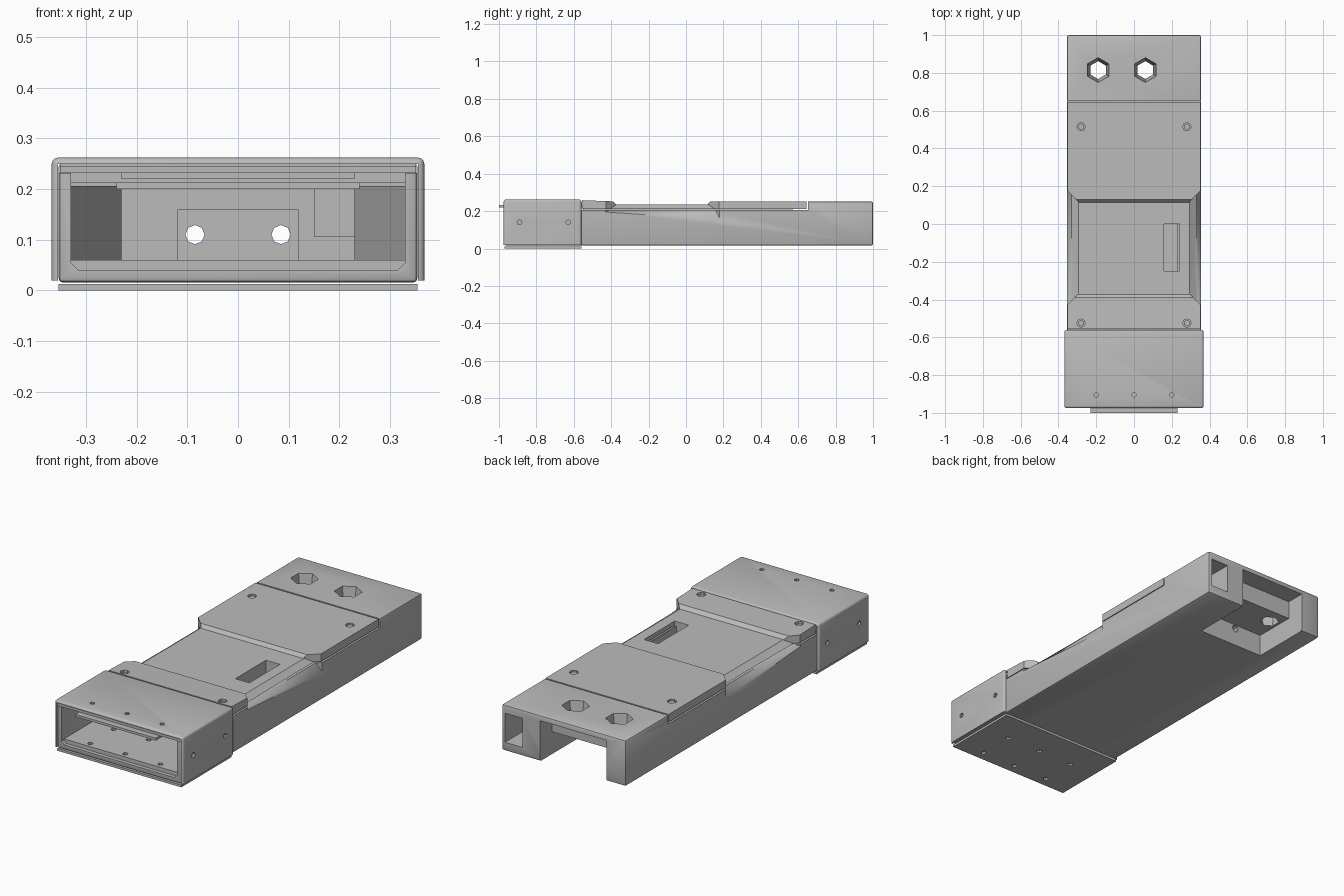
import bpy, bmesh, math
from mathutils import Vector, Matrix

cube = bpy.data.objects.get("Cube")
if cube:
    bpy.data.objects.remove(cube, do_unlink=True)

grey = bpy.data.materials.new("plain grey")
grey.use_nodes = True
grey.diffuse_color = (0.5, 0.5, 0.5, 1)
grey.node_tree.nodes["Principled BSDF"].inputs["Base Color"].default_value = (0.5, 0.5, 0.5, 1)


def finish(name, bm):
    bmesh.ops.recalc_face_normals(bm, faces=bm.faces)
    mesh = bpy.data.meshes.new(name)
    bm.to_mesh(mesh)
    bm.free()
    mesh.materials.append(grey)
    obj = bpy.data.objects.new(name, mesh)
    bpy.context.collection.objects.link(obj)
    return obj


def hull(name, points):
    bm = bmesh.new()
    bmesh.ops.convex_hull(bm, input=[bm.verts.new(p) for p in points])
    bmesh.ops.dissolve_limit(bm, angle_limit=0.01, verts=bm.verts, edges=bm.edges)
    return finish(name, bm)


def box(name, x0, x1, y0, y1, z0, z1):
    return hull(name, [(x, y, z) for x in (x0, x1) for y in (y0, y1) for z in (z0, z1)])


def prism(name, profile, axis, a, b):
    """Extrude a 2D profile along x or y from a to b."""
    bm = bmesh.new()
    place = (lambda p: (a, p[0], p[1])) if axis == "x" else (lambda p: (p[0], a, p[1]))
    face = bm.faces.new([bm.verts.new(place(p)) for p in profile])
    moved = bmesh.ops.extrude_face_region(bm, geom=[face])["geom"]
    step = Vector((b - a, 0, 0) if axis == "x" else (0, b - a, 0))
    bmesh.ops.translate(bm, vec=step, verts=[v for v in moved if isinstance(v, bmesh.types.BMVert)])
    return finish(name, bm)


def drill(centre, axis, r0, length, r1=None, sides=8):
    """Cone or cylinder cutter centred on a point."""
    bm = bmesh.new()
    bmesh.ops.create_cone(bm, cap_ends=True, segments=sides, radius1=r0,
                          radius2=r0 if r1 is None else r1, depth=length)
    turn = {"x": Matrix.Rotation(math.pi / 2, 4, "Y"),
            "y": Matrix.Rotation(math.pi / 2, 4, "X"), "z": Matrix()}[axis]
    bm.transform(Matrix.Translation(centre) @ turn)
    return finish("cutter", bm)


def bake(obj):
    graph = bpy.context.evaluated_depsgraph_get()
    mesh = bpy.data.meshes.new_from_object(obj.evaluated_get(graph))
    obj.modifiers.clear()
    obj.data = mesh


def bevel(obj, width, segments=2):
    mod = obj.modifiers.new("bevel", "BEVEL")
    mod.width, mod.segments = width, segments
    bake(obj)


def apply_boolean(obj, others, operation="DIFFERENCE"):
    for other in others:
        mod = obj.modifiers.new("boolean", "BOOLEAN")
        mod.operation, mod.solver, mod.object = operation, "EXACT", other
        bake(obj)
        bpy.data.objects.remove(other, do_unlink=True)


def shoulder_cutters():
    """Sloped cuts along both sides of the sunken deck."""
    cuts = []
    for s in (-1, 1):
        cuts.append(hull("cutter", [
            (s * x, y, z) for x, y, z in (
                (0.295, -0.37, 0.235), (0.295, 0.12, 0.235), (0.365, -0.44, 0.19), (0.365, 0.19, 0.185),
                (0.295, -0.37, 0.3), (0.295, 0.12, 0.3), (0.365, -0.44, 0.3), (0.365, 0.19, 0.3))]))
        cuts.append(hull("cutter", [
            (s * x, y, z) for x, y, z in (
                (0.33, -0.405, 0.21), (0.33, 0.155, 0.21), (0.36, -0.435, 0.192), (0.36, 0.185, 0.15),
                (0.33, -0.405, 0.3), (0.33, 0.155, 0.3), (0.36, -0.435, 0.3), (0.36, 0.185, 0.3))]))
    return cuts


# Lower body: hollow tray with a tapering cavity, open at the front
body = box("body", -0.355, 0.355, -0.97, 1.0, 0.015, 0.252)
bevel(body, 0.01)
tub = [(-0.33, 0.3), (-0.33, 0.055), (-0.315, 0.04), (0.315, 0.04), (0.33, 0.055), (0.33, 0.3)]
funnel = [(x, y, z) for z in (0.06, 0.3)
          for x, y in ((-0.33, -0.951), (0.33, -0.951), (0.33, -0.45), (-0.33, -0.45),
                       (0.23, -0.3), (-0.23, -0.3))]
apply_boolean(body, [
    box("cutter", -0.4, 0.4, -0.56, 0.653, 0.206, 0.3),
    box("cutter", -0.4, 0.4, -1.1, -0.56, 0.232, 0.3),
    prism("cutter", tub, "y", -1.0, -0.95),
    hull("cutter", funnel),
    box("cutter", -0.23, 0.23, -0.31, 0.58, 0.06, 0.3),
])

# Rear end: bay between two legs, large tapered holes and a side socket
bay = box("cutter", -0.245, 0.135, 0.68, 1.1, -0.1, 0.13)
apply_boolean(body, [
    bay,
    box("cutter", -0.245, 0.135, 0.9, 1.1, 0.1, 0.225),
    box("cutter", 0.235, 0.335, 0.7, 1.1, 0.06, 0.21),
    drill((-0.19, 0.815, 0.185), "z", 0.045, 0.14, 0.066, 6),
    drill((0.06, 0.815, 0.185), "z", 0.045, 0.14, 0.066, 6),
] + shoulder_cutters())

# Raised block at the back of the cavity, with two cable holes into the bay
cable_block = box("cable_block", -0.12, 0.12, 0.45, 0.581, 0.059, 0.16)
cable_drills = [(x, 0.58, 0.11) for x in (-0.085, 0.085)]
for part in (body, cable_block):
    apply_boolean(part, [drill(c, "y", 0.019, 0.4) for c in cable_drills])

# Lid: long cover with a sunken deck in the middle
lid_profile = [(-0.555, 0.212), (-0.555, 0.258), (-0.39, 0.252), (-0.372, 0.235),
               (0.115, 0.235), (0.13, 0.252), (0.645, 0.252), (0.645, 0.212)]
lid = prism("lid", lid_profile, "x", -0.352, 0.352)
apply_boolean(lid, shoulder_cutters())
lid_insert = box("lid_insert", -0.24, 0.24, -0.55, 0.57, 0.2, 0.2125)
slot_pocket = box("slot_pocket", 0.15, 0.232, -0.26, 0.01, 0.105, 0.2125)
for part in (lid, lid_insert, slot_pocket):
    apply_boolean(part, [box("cutter", 0.16, 0.24 if part is not slot_pocket else 0.228,
                             -0.25, 0.0, 0.115, 0.3)])
apply_boolean(lid, [drill((x, y, 0.25), "z", 0.022, 0.05, sides=8)
                    for x in (-0.28, 0.28) for y in (-0.525, 0.515)])

# Screw heads sunk in the lid
for x in (-0.28, 0.28):
    for y in (-0.525, 0.515):
        screw = drill((x, y, 0.236), "z", 0.017, 0.02, sides=6)
        screw.name = "lid_screw"

# Front tongue under the collar
box("lid_front", -0.352, 0.352, -0.968, -0.55, 0.2325, 0.245)
box("front_tab", -0.23, 0.23, -1.0, -0.55, 0.22, 0.2325)

# Collar: inverted U sleeve round the front end
collar = box("collar", -0.368, 0.368, -0.975, -0.56, 0.0, 0.262)
bevel(collar, 0.012, 3)
apply_boolean(collar, [
    box("cutter", -0.5, 0.5, -1.1, 0, -0.1, 0.019),
    box("cutter", -0.356, 0.356, -1.1, 0, -0.1, 0.25),
] + [drill((x, -0.905, 0.25), "z", 0.012, 0.06) for x in (-0.2, 0, 0.2)]
  + [drill((x, y, 0.14), "x", 0.013, 0.05) for x in (-0.36, 0.36) for y in (-0.89, -0.63)])

# Base plate below the collar
base_plate = box("base_plate", -0.355, 0.355, -0.97, -0.56, 0.0, 0.012)
for part in (base_plate, body):
    apply_boolean(part, [drill((x, y, 0.03), "z", 0.013, 0.1)
                         for x in (-0.2, 0, 0.2) for y in (-0.92, -0.73)])

for obj in (body, collar):
    bpy.ops.object.select_all(action="DESELECT")
    obj.select_set(True)
    bpy.context.view_layer.objects.active = obj
    bpy.ops.object.shade_smooth_by_angle(angle=math.radians(35))
